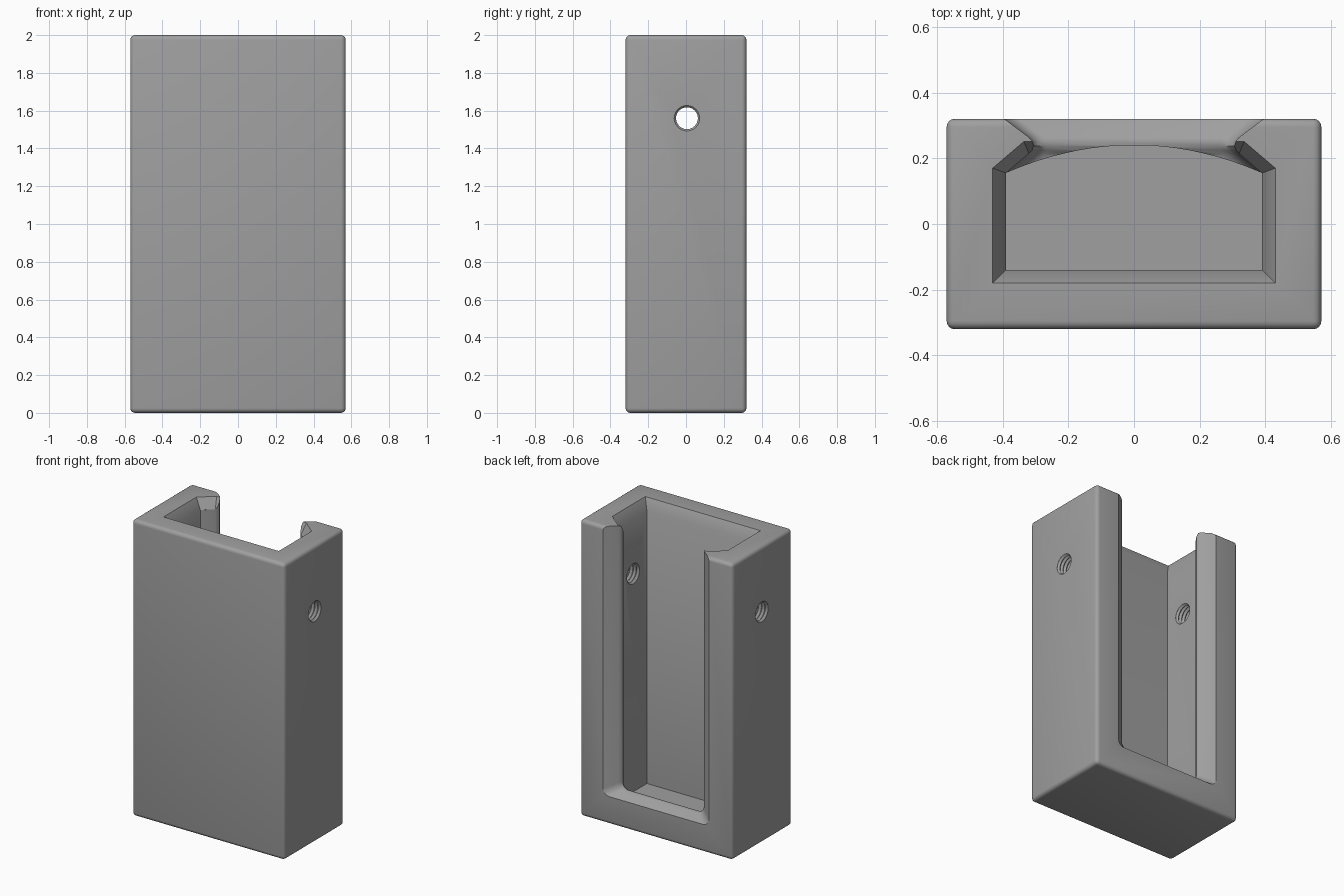
import bpy, bmesh, math

if "Cube" in bpy.data.objects:
    bpy.data.objects.remove(bpy.data.objects["Cube"])

grey = bpy.data.materials.new("mid_grey")
grey.diffuse_color = (0.35, 0.35, 0.35, 1)
grey.use_nodes = True
grey.node_tree.nodes["Principled BSDF"].inputs["Base Color"].default_value = grey.diffuse_color


def loft(name, rings):
    """Skin equal-length closed rings of points and cap both ends."""
    bm = bmesh.new()
    loops = [[bm.verts.new(p) for p in ring] for ring in rings]
    n = len(loops[0])
    for a, b in zip(loops, loops[1:]):
        for i in range(n):
            j = (i + 1) % n
            bm.faces.new((a[i], a[j], b[j], b[i]))
    bm.faces.new(loops[0])
    bm.faces.new(loops[-1])
    bmesh.ops.recalc_face_normals(bm, faces=bm.faces)
    mesh = bpy.data.meshes.new(name)
    bm.to_mesh(mesh)
    bm.free()
    obj = bpy.data.objects.new(name, mesh)
    bpy.context.collection.objects.link(obj)
    return obj


def mirrored(half):
    """Close a right-hand outline with its left-hand mirror image."""
    return half + [(-x, y) for x, y in reversed(half)]


def apply_all(obj):
    bpy.context.view_layer.objects.active = obj
    for m in list(obj.modifiers):
        bpy.ops.object.modifier_apply(modifier=m.name)


def cut(obj, cutter):
    m = obj.modifiers.new("cut", 'BOOLEAN')
    m.operation, m.solver, m.object = 'DIFFERENCE', 'EXACT', cutter
    apply_all(obj)
    bpy.data.objects.remove(cutter, do_unlink=True)


# Rounded outer block
block = mirrored([(0.57, -0.32), (0.57, 0.32)])
body = loft("holder_body", [[(x, y, z) for x, y in block] for z in (0, 2)])
bev = body.modifiers.new("round", 'BEVEL')
bev.width, bev.segments = 0.025, 4
apply_all(body)

# Deep pocket with a bowed back edge
arc = [(0.39 * math.cos(t), 0.24 - 0.085 * math.cos(t) ** 2)
       for t in [i * math.pi / 28 for i in range(14)]]
pocket = mirrored([(0.39, -0.14)] + arc)
cut(body, loft("pocket_cutter", [[(x, y, z) for x, y in pocket] for z in (0.09, 2.2)]))


# Back window: U-shaped sections along y give the retaining lips and flare
def u_section(y, w, zb, r=0.045):
    right = [(w, 2.2)] + [
        (w - r + r * math.cos(a), zb + r - r * math.sin(a))
        for a in [i * math.pi / 10 for i in range(6)]]
    return [(x, y, z) for x, z in mirrored(right)]


stations = [(-0.10, 0.388, 0.185), (0.155, 0.388, 0.185), (0.212, 0.322, 0.205),
            (0.224, 0.310, 0.216), (0.238, 0.305, 0.224), (0.252, 0.310, 0.226),
            (0.264, 0.320, 0.223), (0.32, 0.395, 0.188), (0.36, 0.45, 0.163)]
cut(body, loft("window_cutter", [u_section(*s) for s in stations]))

# Sloped lead-in around the top of the pocket
low = mirrored([(0.39, -0.14), (0.39, 0.155), (0.32, 0.215)])
high = mirrored([(0.43, -0.18), (0.43, 0.17), (0.335, 0.251)])
rings = [[(a[0] + t * (b[0] - a[0]), a[1] + t * (b[1] - a[1]), 1.93 + 0.07 * t)
          for a, b in zip(low, high)] for t in (0, 1.5)]
cut(body, loft("lead_in_cutter", rings))

# Threaded screw holes through both side walls
for side in (-1, 1):
    steps = [(0.33 + 0.0125 * i, 0.058 if i % 2 == 0 else 0.07) for i in range(23)]
    thread = [[(side * x, 0.005 + r * math.cos(k * math.pi / 12),
                1.56 + r * math.sin(k * math.pi / 12)) for k in range(24)]
              for x, r in steps]
    cut(body, loft("screw_hole_cutter", thread))

# Finish: one colour, smooth rounds with crisp edges
body.data.materials.clear()
body.data.materials.append(grey)
bpy.ops.object.select_all(action='DESELECT')
body.select_set(True)
bpy.context.view_layer.objects.active = body
bpy.ops.object.shade_smooth_by_angle(angle=math.radians(30))
